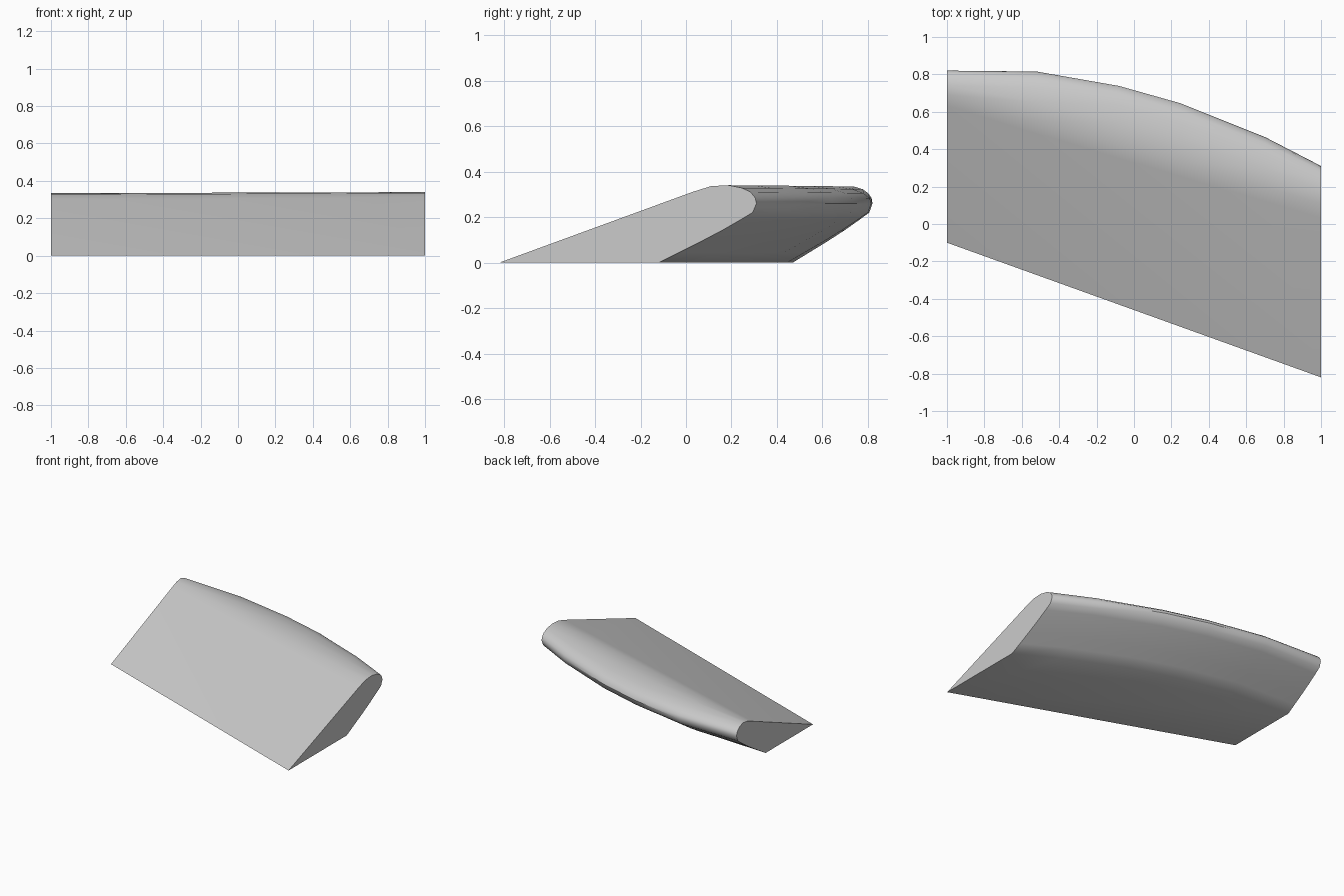
import bpy
import bmesh
from math import radians

cube = bpy.data.objects.get("Cube")
if cube:
    bpy.data.objects.remove(cube, do_unlink=True)


def lerp(a, b, t):
    return a + (b - a) * t


# Single flat grey
grey = bpy.data.materials.new("plain grey")
grey.use_nodes = True
color = (0.6, 0.6, 0.6, 1)
grey.diffuse_color = color
grey.node_tree.nodes["Principled BSDF"].inputs["Base Color"].default_value = color

# Curved rear outline: x position, rearmost y
stations = [(-1, 0.82), (-0.52, 0.815), (-0.08, 0.738),
            (0.25, 0.645), (0.7, 0.465), (1, 0.31)]
# Rounded crest: share of the way to the rear, height at each end
crest = [(0, 0.326, 0.336), (0.38, 0.334, 0.34), (0.68, 0.322, 0.328),
         (0.87, 0.303, 0.31), (0.97, 0.283, 0.285), (1, 0.26, 0.26)]
# Undercut: share of the undercut depth, height
undercut = [(0.04, 0.22), (0.16, 0.189), (0.35, 0.142),
            (0.58, 0.09), (0.8, 0.043), (1, 0)]


def section(x, rear):
    """Cross-section from the sharp front edge, over the crest, to the base."""
    t = (x + 1) / 2
    start = lerp(0.69, 0.11, t)
    pts = [(lerp(-0.1, -0.82, t), 0), (lerp(0.63, 0.03, t), lerp(0.303, 0.311, t))]
    pts += [(lerp(start, rear, f), lerp(za, zb, t)) for f, za, zb in crest]
    depth = lerp(0.35, 0.43, t)
    pts += [(rear - depth * f, z) for f, z in undercut]
    return [(x, y, z) for y, z in pts]


# Wedge body lofted through the sections
bm = bmesh.new()
rings = [[bm.verts.new(p) for p in section(x, rear)] for x, rear in stations]
count = len(rings[0])
for a, b in zip(rings, rings[1:]):
    for i in range(1, count - 1):
        bm.faces.new((a[i], a[i + 1], b[i + 1], b[i]))

# Front slope as two large triangular facets
tops = [r[1] for r in rings]
bm.faces.new([rings[0][0], rings[-1][0], tops[0]])
bm.faces.new([rings[-1][0]] + tops[::-1])

# Flat base and end caps
bm.faces.new([rings[0][0]] + [r[-1] for r in rings] + [rings[-1][0]])
bm.faces.new(rings[0])
bm.faces.new(rings[-1][::-1])
unused = [v for v in bm.verts if not v.link_faces]
bmesh.ops.delete(bm, geom=unused, context='VERTS')
bmesh.ops.recalc_face_normals(bm, faces=bm.faces)

mesh = bpy.data.meshes.new("wedge_body")
bm.to_mesh(mesh)
bm.free()
mesh.materials.append(grey)
body = bpy.data.objects.new("wedge_body", mesh)
bpy.context.collection.objects.link(body)
bpy.context.view_layer.objects.active = body
body.select_set(True)
bpy.ops.object.shade_smooth_by_angle(angle=radians(35))
